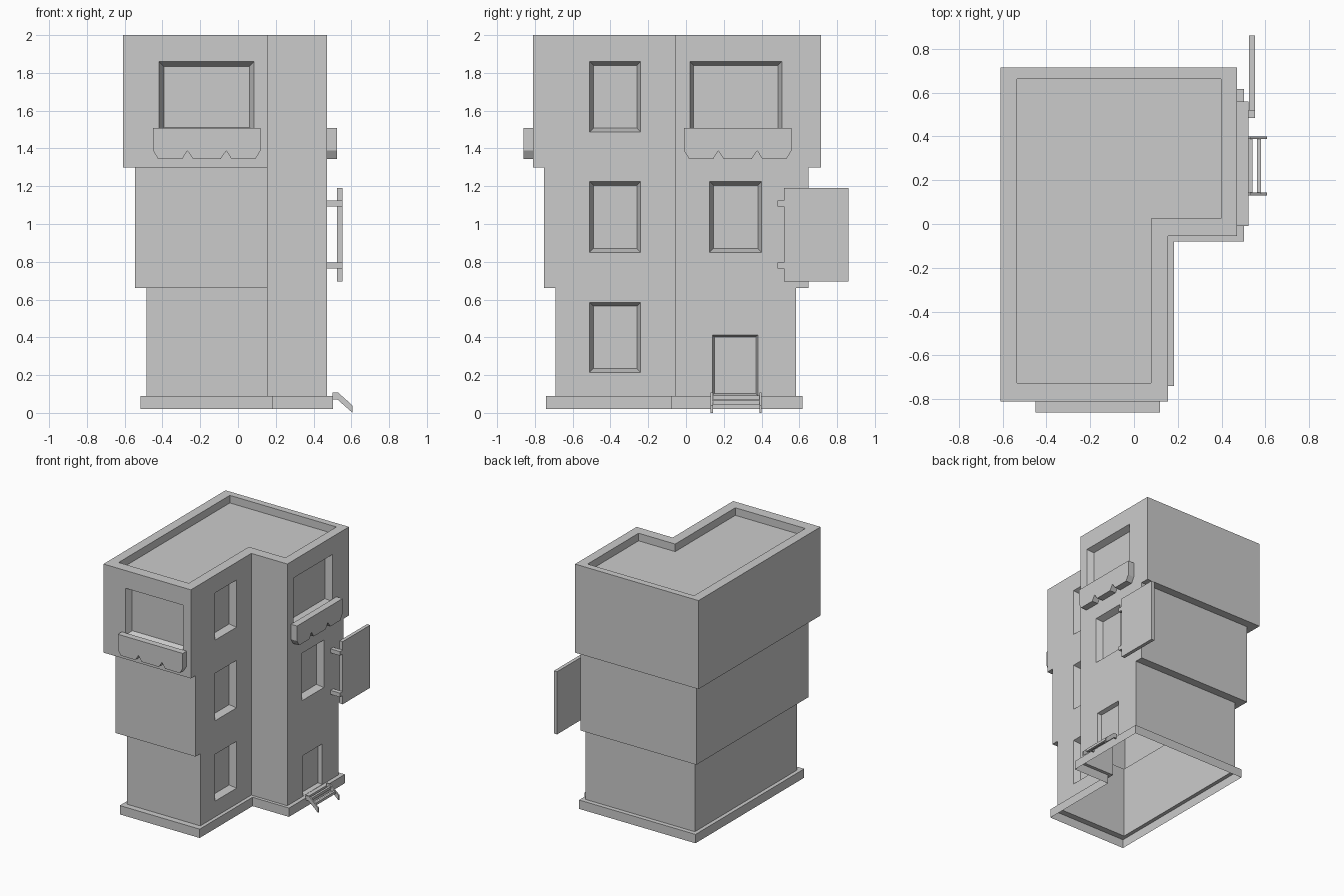
import bpy
import bmesh
from mathutils import Vector

if "Cube" in bpy.data.objects:
    bpy.data.objects.remove(bpy.data.objects["Cube"])


def finish(name, bm, recalc=True):
    bmesh.ops.remove_doubles(bm, verts=bm.verts[:], dist=1e-5)
    if recalc:
        bmesh.ops.recalc_face_normals(bm, faces=bm.faces[:])
    me = bpy.data.meshes.new(name)
    bm.to_mesh(me)
    bm.free()
    ob = bpy.data.objects.new(name, me)
    bpy.context.collection.objects.link(ob)
    return ob


def add_face(bm, pts):
    bm.faces.new([bm.verts.new(p) for p in pts])


def outline(left, front, back, nx=0.155, ny=-0.055, right=0.47):
    """L-shaped footprint, counter-clockwise from the front left corner."""
    return [(left, front), (nx, front), (nx, ny), (right, ny), (right, back), (left, back)]


def recessed_wall(bm, quad, s0, s1, z0, z1, inset, depth):
    """Wall quad with one bevelled rectangular recess."""
    a, b = quad[0], quad[1]
    d = (b - a).normalized()
    inward = Vector((-d.y, d.x, 0))

    def rect(m, dep):
        out = []
        for s, z in ((s0 + m, z0 + m), (s1 - m, z0 + m), (s1 - m, z1 - m), (s0 + m, z1 - m)):
            p = a + d * (s - a.dot(d)) + inward * dep
            p.z = z
            out.append(p)
        return out

    rings = [quad, rect(0, 0), rect(inset, depth)]
    for r, q in zip(rings, rings[1:]):
        for i in range(4):
            j = (i + 1) % 4
            add_face(bm, [r[i], r[j], q[j], q[i]])
    add_face(bm, rings[-1])


def extrude(name, profile, place, d0, d1):
    """Closed prism: place maps (u, v, depth) to model space."""
    bm = bmesh.new()
    ends = [[bm.verts.new(place(u, v, d)) for u, v in profile] for d in (d0, d1)]
    n = len(profile)
    for e in ends:
        bm.faces.new(e)
    for i in range(n):
        j = (i + 1) % n
        bm.faces.new([ends[0][i], ends[0][j], ends[1][j], ends[1][i]])
    return finish(name, bm)


def box(name, x0, x1, y0, y1, z0, z1):
    return extrude(name, [(x0, y0), (x1, y0), (x1, y1), (x0, y1)],
                   lambda u, v, d: (u, v, d), z0, z1)


# Building shell: plinth, three stepped storeys, parapet, sunken roof
plinth = outline(-0.515, -0.74, 0.617, 0.183, -0.08, 0.502)
ground = outline(-0.485, -0.692, 0.582)
middle = outline(-0.545, -0.752, 0.648)
upper = outline(-0.609, -0.81, 0.714)
roof = outline(-0.535, -0.726, 0.662, 0.077, 0.025, 0.397)
levels = [(plinth, 0.02), (plinth, 0.09), (ground, 0.09), (ground, 0.66),
          (middle, 0.66), (middle, 1.30), (upper, 1.30), (upper, 2.0),
          (roof, 2.0), (roof, 1.94)]

# Recesses keyed by (level, wall): start, end, bottom, top, inset, depth
recesses = {
    (2, 1): (-0.51, -0.24, 0.215, 0.585, 0.02, 0.05),
    (4, 1): (-0.51, -0.24, 0.85, 1.225, 0.02, 0.05),
    (6, 1): (-0.51, -0.24, 1.487, 1.86, 0.02, 0.05),
    (2, 3): (0.14, 0.38, 0.092, 0.412, 0.01, 0.03),
    (4, 3): (0.125, 0.40, 0.85, 1.225, 0.02, 0.05),
    (6, 3): (0.02, 0.507, 1.487, 1.86, 0.02, 0.05),
    (6, 0): (-0.418, 0.085, 1.487, 1.86, 0.025, 0.05),
}

bm = bmesh.new()
for k, ((lo, zl), (hi, zh)) in enumerate(zip(levels, levels[1:])):
    for i in range(6):
        j = (i + 1) % 6
        quad = [Vector((*lo[i], zl)), Vector((*lo[j], zl)),
                Vector((*hi[j], zh)), Vector((*hi[i], zh))]
        if (k, i) in recesses:
            recessed_wall(bm, quad, *recesses[k, i])
        elif zl != zh or (quad[1] - quad[0]).cross(quad[3] - quad[0]).length > 1e-6:
            add_face(bm, quad)
add_face(bm, [(x, y, levels[-1][1]) for x, y in levels[-1][0]])
finish("building", bm, recalc=False)

# Scalloped boxes under the two large windows
half = [(0.031, 1.345), (0.060, 1.388), (0.087, 1.345), (0.26, 1.345)]
half = [(0.074, 1.345), (0.103, 1.388), (0.13, 1.345), (0.258, 1.345), (0.284, 1.388), (0.284, 1.507)]
profile = half + [(-u, v) for u, v in reversed(half)]
extrude("front_window_box", profile, lambda u, v, d: (u - 0.165, -d, v), 0.81, 0.86)
extrude("right_window_box", profile, lambda u, v, d: (d, u + 0.274, v), 0.47, 0.523)

# Hanging sign with two wall brackets
box("sign_board", 0.525, 0.553, 0.518, 0.86, 0.695, 1.19)
for i, z in enumerate((0.78, 1.108)):
    box(f"sign_bracket_{i + 1}", 0.465, 0.553, 0.484, 0.518, z - 0.016, z + 0.016)

# Door steps: two stringers and two treads
stringer = [(0.50, 0.072), (0.525, 0.072), (0.607, 0.0), (0.607, 0.038), (0.53, 0.108), (0.50, 0.108)]
for i, y in enumerate((0.131, 0.388)):
    extrude(f"step_stringer_{i + 1}", stringer, lambda u, v, d: (u, d, v), y, y + 0.012)
for i, (x, z) in enumerate(((0.532, 0.082), (0.571, 0.055))):
    box(f"step_tread_{i + 1}", x - 0.009, x + 0.009, 0.14, 0.39, z - 0.01, z + 0.01)
